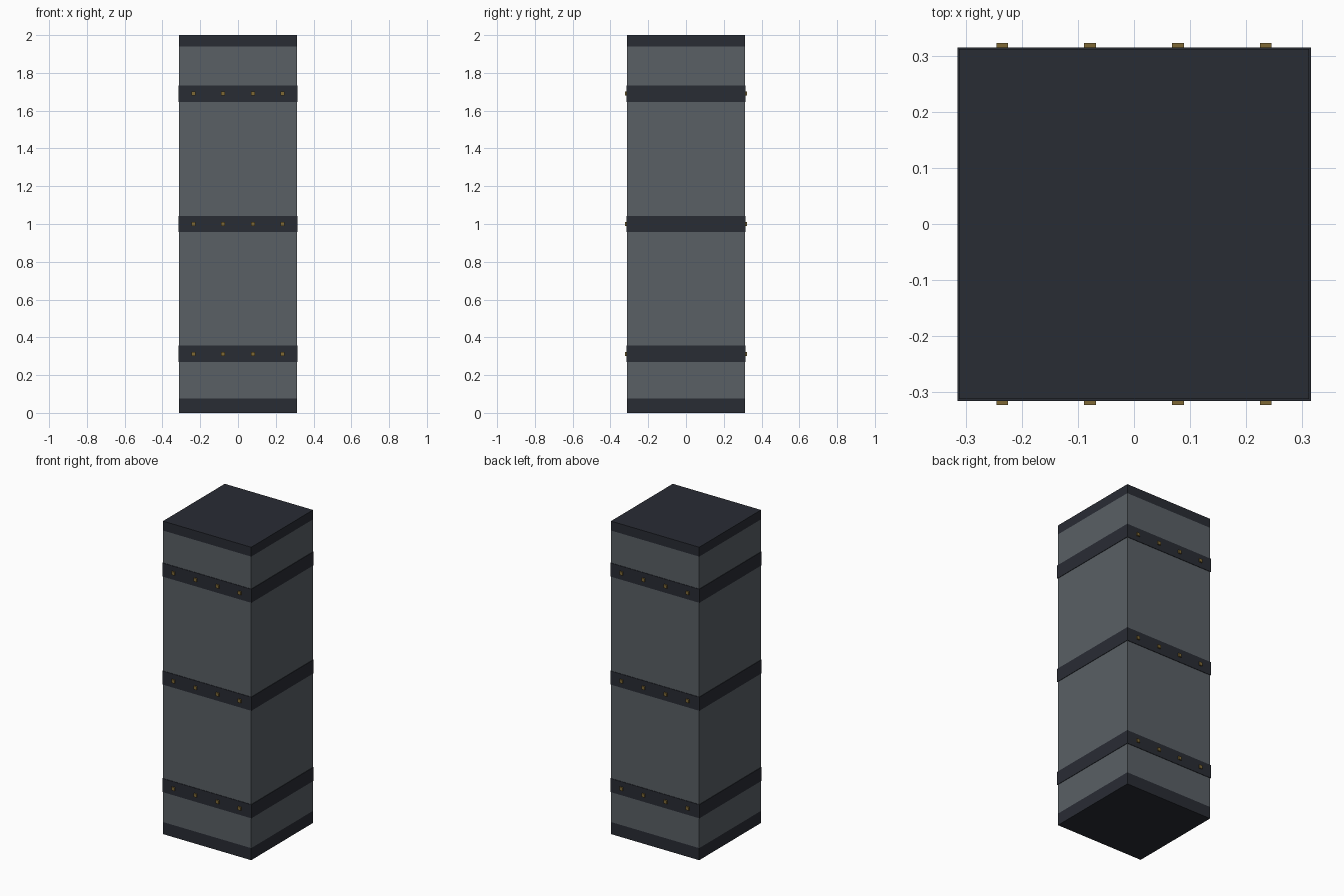
import bpy

if "Cube" in bpy.data.objects:
    bpy.data.objects.remove(bpy.data.objects["Cube"])


def material(name, rgb):
    m = bpy.data.materials.new(name)
    m.diffuse_color = (*rgb, 1.0)
    m.use_nodes = True
    m.node_tree.nodes["Principled BSDF"].inputs["Base Color"].default_value = m.diffuse_color
    return m


PANEL = material("panel_grey", (0.10, 0.115, 0.13))
DARK = material("dark_metal", (0.022, 0.025, 0.034))
BRASS = material("brass", (0.21, 0.14, 0.035))


def box(name, centre, size, mat):
    bpy.ops.mesh.primitive_cube_add(size=1, location=centre)
    ob = bpy.context.object
    ob.name = name
    ob.scale = size
    bpy.ops.object.transform_apply(location=False, rotation=False, scale=True)
    ob.data.materials.append(mat)
    return ob


def slab(name, width, z0, z1, mat):
    return box(name, (0, 0, (z0 + z1) / 2), (width, width, z1 - z0), mat)


W = 0.624        # body width
BAND_W = 0.63    # bands stand slightly proud
BASE, LID = 0.077, 1.94

# Body with dark base and lid
slab("base", W, 0, BASE, DARK)
slab("body", W, BASE, LID, PANEL)
slab("lid", W, LID, 2.0, DARK)

# Bands with a row of studs on the front and back
for level, z in zip(("lower", "middle", "upper"), (0.313, 1.0, 1.69)):
    slab(f"{level}_band", BAND_W, z - 0.0435, z + 0.0435, DARK)
    for face, side in (("front", -1), ("back", 1)):
        for i in range(4):
            x = (i - 1.5) * 0.1565
            box(f"{level}_{face}_stud_{i + 1}", (x, side * 0.3125, z),
                (0.021, 0.021, 0.021), BRASS)
